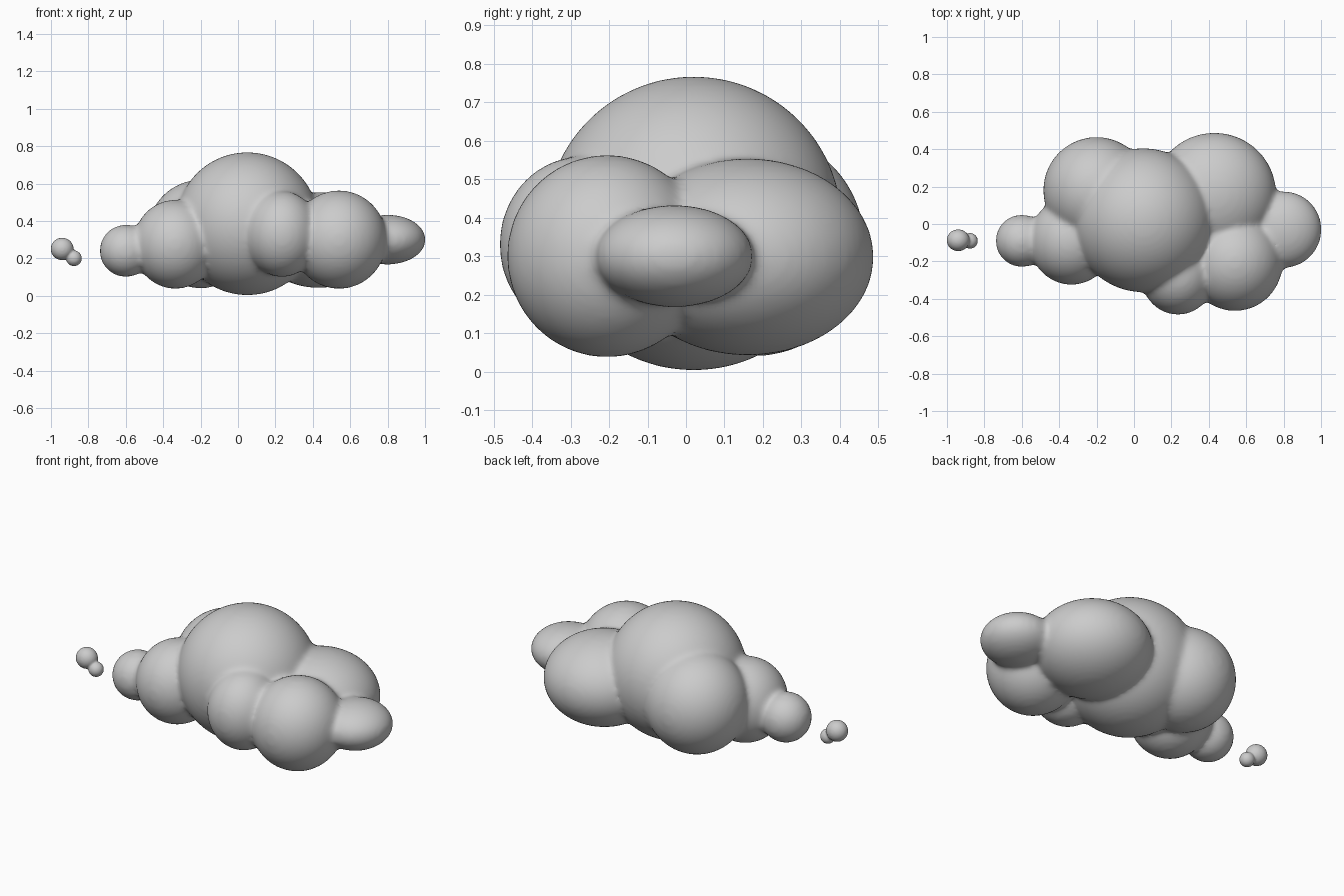
import bpy, bmesh
from mathutils import Matrix

if "Cube" in bpy.data.objects:
    bpy.data.objects.remove(bpy.data.objects["Cube"])


def puff_cluster(name, puffs, voxel, rounds):
    """Fuse overlapping ellipsoids into one skin with softened creases."""
    bm = bmesh.new()
    for centre, radii in puffs:
        m = Matrix.Translation(centre) @ Matrix.Diagonal((*radii, 1))
        bmesh.ops.create_icosphere(bm, subdivisions=5, radius=1, matrix=m)
    mesh = bpy.data.meshes.new(name)
    bm.to_mesh(mesh)
    bm.free()
    ob = bpy.data.objects.new(name, mesh)
    bpy.context.collection.objects.link(ob)
    remesh = ob.modifiers.new("fuse", 'REMESH')
    remesh.mode = 'VOXEL'
    remesh.voxel_size = voxel
    remesh.use_smooth_shade = True
    smooth = ob.modifiers.new("soften", 'SMOOTH')
    smooth.factor = 0.5
    smooth.iterations = rounds
    return ob


# main cloud: centre and radii of each puff
puff_cluster("cloud_body", [
    ((0.05, 0.02, 0.385), (0.382, 0.385, 0.382)),    # big middle
    ((-0.20, 0.18, 0.33), (0.285, 0.285, 0.29)),     # back left
    ((-0.335, -0.09, 0.275), (0.225, 0.235, 0.238)), # front left
    ((-0.60, -0.09, 0.24), (0.14, 0.14, 0.14)),      # left tip
    ((0.235, -0.27, 0.33), (0.20, 0.215, 0.23)),     # front middle
    ((0.54, -0.205, 0.30), (0.255, 0.26, 0.263)),    # front right
    ((0.43, 0.16, 0.298), (0.33, 0.328, 0.256)),     # back right
    ((0.80, -0.03, 0.30), (0.203, 0.205, 0.133)),    # right tip
], 0.014, 14)

# small detached wisp on the left
puff_cluster("cloud_wisp", [
    ((-0.94, -0.087, 0.25), (0.061, 0.058, 0.06)),
    ((-0.877, -0.09, 0.20), (0.042, 0.042, 0.042)),
], 0.006, 4)
